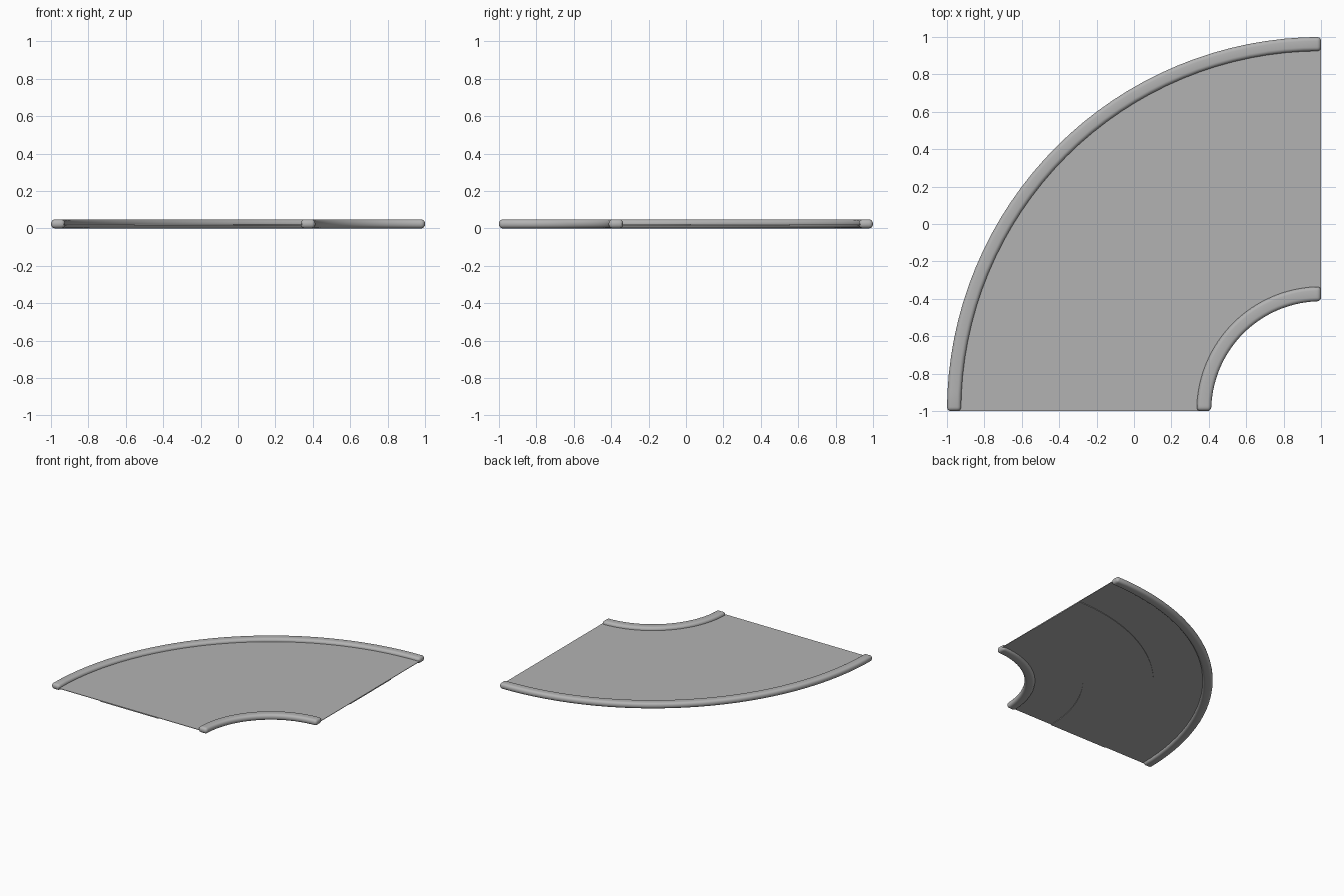
import bpy, bmesh, math

if "Cube" in bpy.data.objects:
    bpy.data.objects.remove(bpy.data.objects["Cube"])

CX, CY = 1.0, -1.0      # centre of the quarter turn
SEG = 32

grey = bpy.data.materials.new("dark_grey")
grey.diffuse_color = (0.45, 0.45, 0.45, 1.0)
grey.use_nodes = True
grey.node_tree.nodes["Principled BSDF"].inputs["Base Color"].default_value = grey.diffuse_color


def quarter_sweep(name, r0, r1, z0, z1, bevel=0.0):
    """Sweep a rectangle a quarter turn; optionally round all its edges."""
    bm = bmesh.new()
    rings = []
    for i in range(SEG + 1):
        a = math.pi / 2 + math.pi / 2 * i / SEG
        c, s = math.cos(a), math.sin(a)
        rings.append([bm.verts.new((CX + r * c, CY + r * s, z))
                      for r, z in ((r0, z0), (r1, z0), (r1, z1), (r0, z1))])
    for a, b in zip(rings, rings[1:]):
        for k in range(4):
            bm.faces.new((a[k], a[(k + 1) % 4], b[(k + 1) % 4], b[k]))
    bm.faces.new(rings[0])
    bm.faces.new(rings[-1])
    bmesh.ops.recalc_face_normals(bm, faces=bm.faces)
    me = bpy.data.meshes.new(name)
    bm.to_mesh(me)
    bm.free()
    me.materials.append(grey)
    ob = bpy.data.objects.new(name, me)
    bpy.context.collection.objects.link(ob)
    bpy.ops.object.select_all(action='DESELECT')
    ob.select_set(True)
    bpy.context.view_layer.objects.active = ob
    if bevel:
        mod = ob.modifiers.new("rounding", 'BEVEL')
        mod.width = bevel
        mod.segments = 4
        mod.limit_method = 'ANGLE'
        mod.angle_limit = math.radians(40)
        bpy.ops.object.modifier_apply(modifier=mod.name)
    bpy.ops.object.shade_smooth_by_angle(angle=math.radians(35))
    return ob


# rounded kerbs along both arcs
quarter_sweep("outer_kerb", 1.925, 2.0, 0.0, 0.048, 0.021)
quarter_sweep("inner_kerb", 0.587, 0.665, 0.0, 0.048, 0.021)

# thin road surface, with a thicker band under its middle
quarter_sweep("road_surface", 0.65, 1.94, 0.020, 0.024)
quarter_sweep("road_middle", 1.025, 1.555, 0.015, 0.022)
